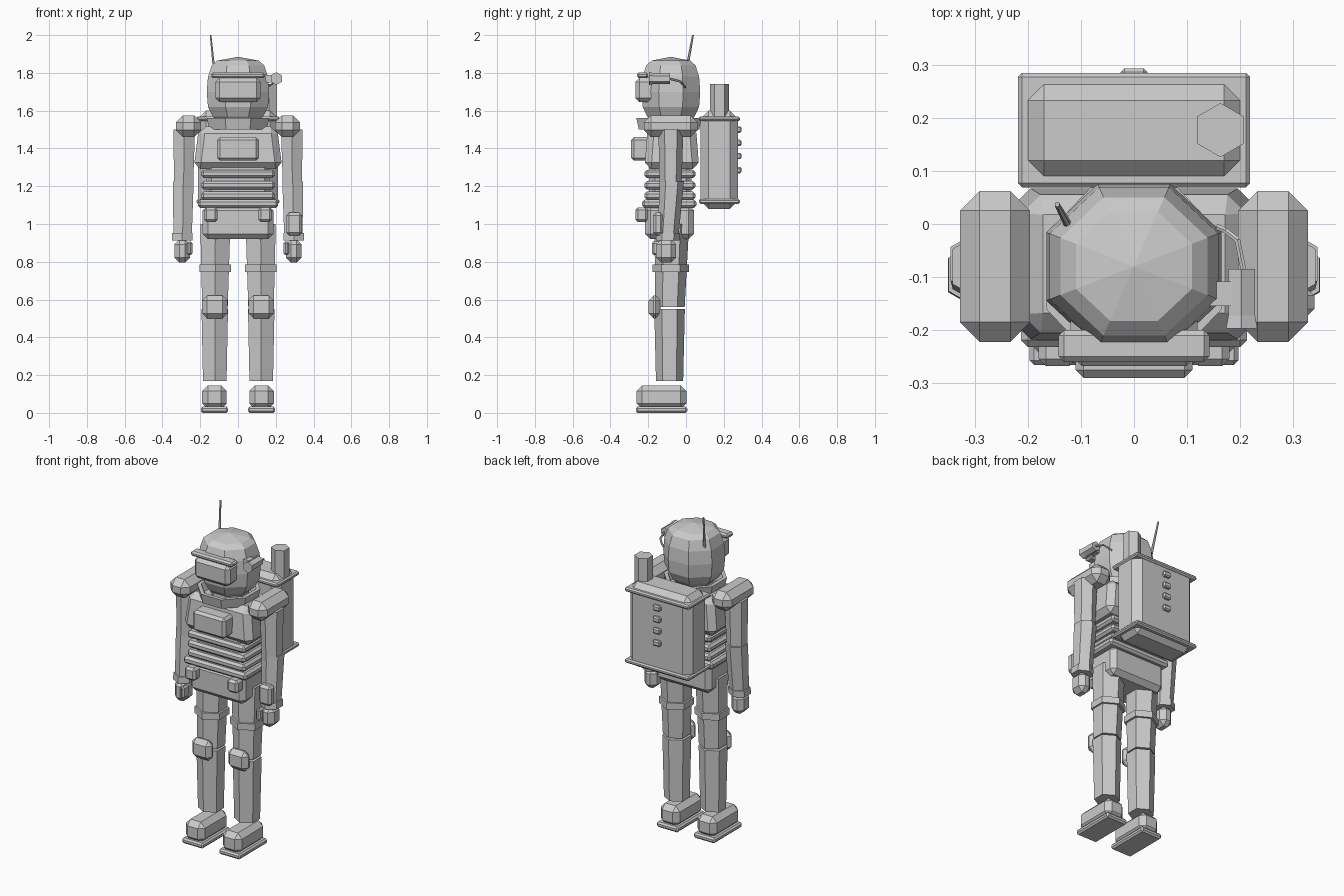
import bpy, bmesh, math
from mathutils import Vector, Matrix

if "Cube" in bpy.data.objects:
    bpy.data.objects.remove(bpy.data.objects["Cube"])

grey = bpy.data.materials.new("suit grey")
grey.diffuse_color = (0.6, 0.6, 0.6, 1)
grey.use_nodes = True
grey.node_tree.nodes["Principled BSDF"].inputs["Base Color"].default_value = grey.diffuse_color


def finish(name, bm):
    bmesh.ops.recalc_face_normals(bm, faces=bm.faces[:])
    me = bpy.data.meshes.new(name)
    bm.to_mesh(me)
    bm.free()
    me.materials.append(grey)
    ob = bpy.data.objects.new(name, me)
    bpy.context.collection.objects.link(ob)
    return ob


def box(name, x, y, z, bevel=0.02, top=1.0, bottom=1.0):
    """Chamfered box from (min, max) ranges; top and bottom scale those ends."""
    bm = bmesh.new()
    bmesh.ops.create_cube(bm, size=1)
    mid = [(a + b) / 2 for a, b in (x, y, z)]
    dim = [b - a for a, b in (x, y, z)]
    for v in bm.verts:
        s = top if v.co.z > 0 else bottom
        v.co = Vector((mid[0] + v.co.x * dim[0] * s,
                       mid[1] + v.co.y * dim[1] * s, mid[2] + v.co.z * dim[2]))
    if bevel:
        bmesh.ops.bevel(bm, geom=bm.edges[:], offset=bevel, segments=1,
                        profile=0.5, affect='EDGES', clamp_overlap=True)
    return finish(name, bm)


def tube(name, a, b, r1, r2, sides=6, turn=math.pi / 2):
    """Prism from point a to point b; near-vertical prisms keep horizontal ends."""
    bm = bmesh.new()
    a, b = Vector(a), Vector(b)
    d = b - a
    if abs(d.z) > 0.9 * d.length:
        u, w = Vector((1, 0, 0)), Vector((0, 1, 0))
    else:
        w = Vector((0, 0, 1))
        u = d.cross(w).normalized()
    rings = []
    for p, r in ((a, r1), (b, r2)):
        rings.append([bm.verts.new(p + r * (math.cos(t) * u + math.sin(t) * w))
                      for t in (turn + 2 * math.pi * i / sides for i in range(sides))])
    for i in range(sides):
        j = (i + 1) % sides
        bm.faces.new((rings[0][i], rings[0][j], rings[1][j], rings[1][i]))
    bm.faces.new(rings[0])
    bm.faces.new(rings[1])
    return finish(name, bm)


def lathe(name, profile, centre, sides=8, sx=1.0, sy=1.0, closed=False):
    """Faceted turned form with flat front, back and sides."""
    bm = bmesh.new()
    rows = []
    for r, z in profile:
        if r == 0:
            rows.append([bm.verts.new((centre[0], centre[1], z))] * sides)
            continue
        rows.append([bm.verts.new((centre[0] + r * sx * math.cos(t), centre[1] + r * sy * math.sin(t), z))
                     for t in ((i + 0.5) * 2 * math.pi / sides for i in range(sides))])
    for k in range(len(rows) - (0 if closed else 1)):
        lo, hi = rows[k], rows[(k + 1) % len(rows)]
        for i in range(sides):
            j = (i + 1) % sides
            corners = list(dict.fromkeys((lo[i], lo[j], hi[j], hi[i])))
            bm.faces.new(corners)
    return finish(name, bm)


# Helmet, visor, brow ridge and collar
lathe("helmet", [(0, 1.52), (0.1, 1.53), (0.145, 1.57), (0.172, 1.62), (0.179, 1.70),
                 (0.172, 1.78), (0.15, 1.84), (0.118, 1.865), (0, 1.885)],
      (0, -0.08), sy=0.94)
box("visor", (-0.12, 0.12), (-0.268, -0.16), (1.645, 1.775), 0.022)
box("brow_ridge", (-0.142, 0.142), (-0.26, -0.2), (1.772, 1.802), 0.01)
lathe("collar", [(0.13, 1.50), (0.165, 1.50), (0.178, 1.56), (0.155, 1.56)],
      (0, -0.09), sy=1.05, closed=True)
tube("neck", (0, -0.08, 1.46), (0, -0.08, 1.56), 0.11, 0.11, 8, math.pi / 8)

# Helmet lamp, bracket, cable and antenna
tube("lamp_body", (0.203, -0.085, 1.77), (0.203, -0.175, 1.77), 0.029, 0.029)
tube("lamp_rim", (0.203, -0.172, 1.77), (0.203, -0.197, 1.77), 0.029, 0.034)
box("lamp_bracket", (0.14, 0.185), (-0.155, -0.108), (1.75, 1.79), 0)
cable = [(0.155, -0.005, 1.725), (0.172, -0.012, 1.735), (0.195, -0.03, 1.755), (0.207, -0.09, 1.77)]
for p, q in zip(cable, cable[1:]):
    tube("lamp_cable", p, q, 0.006, 0.006)
tube("antenna", (-0.124, -0.002, 1.79), (-0.145, 0.037, 2.0), 0.008, 0.005)

# Torso, chest unit, ribbed waist, belt and pelvis
box("chest", (-0.235, 0.235), (-0.22, 0.07), (1.29, 1.515), 0.035, top=0.88)
box("chest_unit", (-0.11, 0.11), (-0.29, -0.19), (1.335, 1.46), 0.015)
box("waist_core", (-0.17, 0.17), (-0.195, 0.03), (1.08, 1.33), 0.03)
for z in (1.265, 1.205, 1.15):
    box("waist_rib", (-0.195, 0.195), (-0.22, 0.05), (z - 0.022, z + 0.022), 0.013)
box("belt", (-0.213, 0.213), (-0.232, 0.055), (1.085, 1.13), 0.013)
box("pelvis", (-0.187, 0.187), (-0.217, 0.042), (0.92, 1.10), 0.028)

# Backpack with rims, studs and canister
box("backpack", (-0.212, 0.212), (0.078, 0.275), (1.08, 1.60), 0.042)
for z in (1.12, 1.557):
    box("backpack_rim", (-0.219, 0.219), (0.069, 0.285), (z - 0.013, z + 0.013), 0.008)
for z in (1.5, 1.43, 1.36, 1.285):
    box("backpack_stud", (-0.025, 0.025), (0.265, 0.293), (z - 0.017, z + 0.017), 0.007)
tube("canister", (0.163, 0.177, 1.56), (0.163, 0.177, 1.74), 0.051, 0.051)

# Limbs, repeated on both sides
for s, side in ((-1, "left"), (1, "right")):
    def sbox(name, x, y, z, bevel=0.02, **kw):
        xs = tuple(sorted((s * x[0], s * x[1])))
        return box(side + "_" + name, xs, y, z, bevel, **kw)

    def limb(name, a, b, r1, r2):
        return tube(side + "_" + name, (s * a[0], a[1], a[2]), (s * b[0], b[1], b[2]), r1, r2)

    # Arm
    sbox("shoulder_pad", (0.196, 0.328), (-0.222, 0.062), (1.46, 1.575), 0.037)
    limb("upper_arm", (0.285, -0.08, 1.50), (0.288, -0.082, 1.19), 0.066, 0.058)
    limb("forearm", (0.29, -0.075, 1.225), (0.293, -0.095, 0.94), 0.064, 0.056)
    limb("cuff", (0.295, -0.095, 0.952), (0.296, -0.097, 0.912), 0.063, 0.063)
    sbox("hand", (0.253, 0.337), (-0.158, -0.052), (0.795, 0.92), 0.028)
    sbox("thumb", (0.242, 0.27), (-0.18, -0.125), (0.835, 0.908), 0.01)

    # Leg
    limb("thigh", (0.12, -0.075, 1.0), (0.122, -0.085, 0.56), 0.092, 0.078)
    limb("thigh_band", (0.12, -0.08, 0.785), (0.12, -0.08, 0.745), 0.097, 0.097)
    sbox("knee_pad", (0.055, 0.19), (-0.198, -0.135), (0.50, 0.622), 0.027)
    limb("shin", (0.123, -0.087, 0.55), (0.123, -0.087, 0.17), 0.081, 0.072)
    sbox("boot", (0.06, 0.19), (-0.262, 0.002), (0.02, 0.145), 0.03)
    sbox("sole", (0.053, 0.197), (-0.266, 0.007), (0.005, 0.035), 0.009)

    # Belt pouch
    sbox("pouch", (0.108, 0.18), (-0.268, -0.2), (1.01, 1.088), 0.014)

# Wrist device on one forearm
box("wrist_device", (0.256, 0.34), (-0.175, -0.12), (0.94, 1.06), 0.015)

# Rest the soles on the floor
for ob in bpy.context.collection.objects:
    if ob.name.endswith("sole"):
        for v in ob.data.vertices:
            v.co.z = (v.co.z - 0.005) * 1.1
